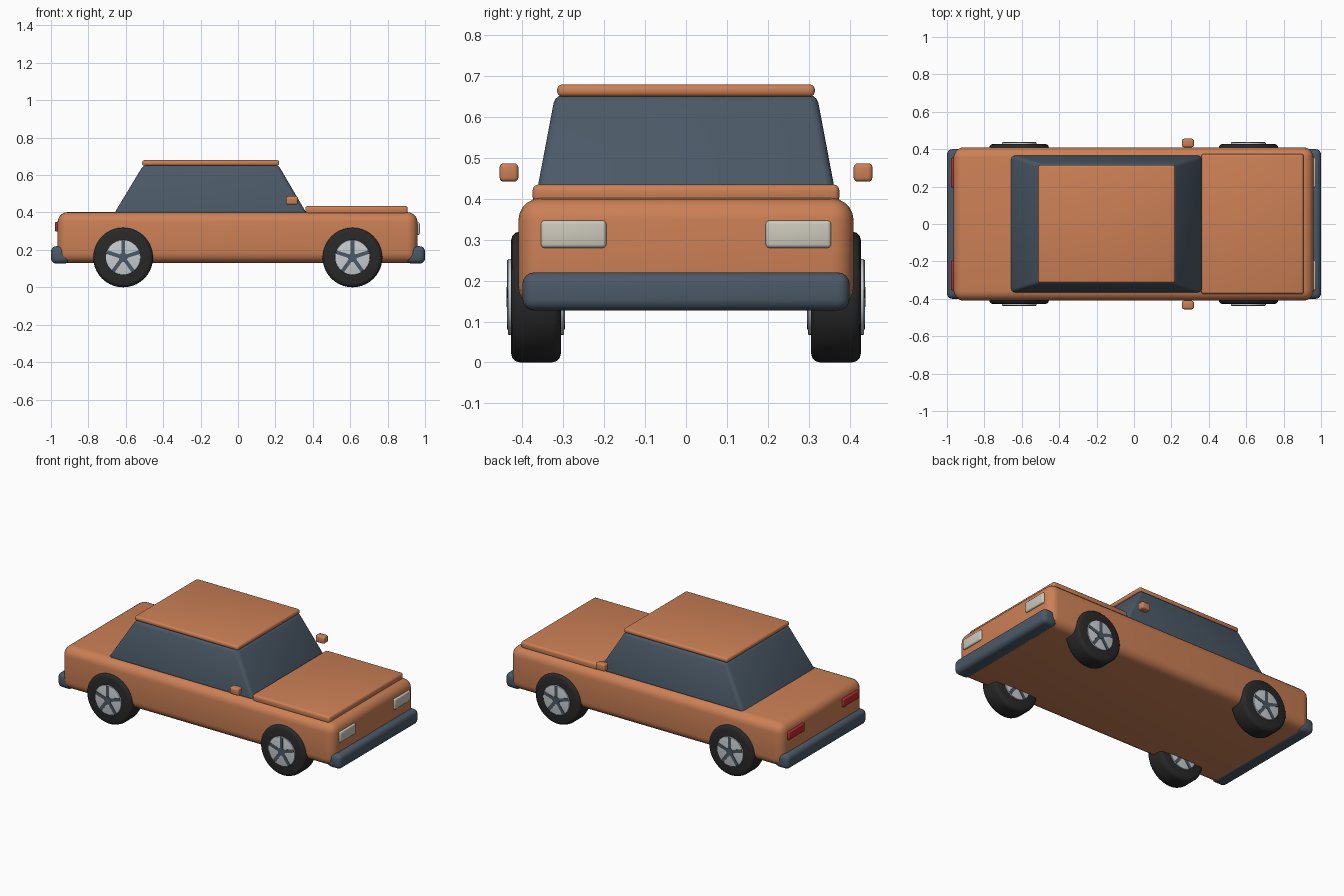
import bpy, bmesh, math
from mathutils import Matrix

if "Cube" in bpy.data.objects:
    bpy.data.objects.remove(bpy.data.objects["Cube"])


def material(name, rgb):
    m = bpy.data.materials.new(name)
    m.diffuse_color = (*rgb, 1)
    m.use_nodes = True
    m.node_tree.nodes["Principled BSDF"].inputs["Base Color"].default_value = m.diffuse_color
    return m


ORANGE = material("orange paint", (0.60, 0.215, 0.092))
NAVY = material("slate blue", (0.070, 0.100, 0.135))
RUBBER = material("black rubber", (0.022, 0.022, 0.022))
SILVER = material("silver rim", (0.58, 0.60, 0.63))
CREAM = material("cream lamp", (0.60, 0.58, 0.50))
RED = material("red lamp", (0.50, 0.025, 0.03))


def finish(name, bm, mat, bevel=0, segments=3):
    """Turn a bmesh into a bevelled, smooth shaded object."""
    bmesh.ops.recalc_face_normals(bm, faces=bm.faces)
    if bevel:
        edges = [e for e in bm.edges if e.calc_face_angle(0) > math.radians(35)]
        bmesh.ops.bevel(bm, geom=edges, offset=bevel, segments=segments,
                        profile=0.5, affect='EDGES', clamp_overlap=True)
    me = bpy.data.meshes.new(name)
    bm.to_mesh(me)
    bm.free()
    me.materials.append(mat)
    ob = bpy.data.objects.new(name, me)
    bpy.context.collection.objects.link(ob)
    bpy.context.view_layer.objects.active = ob
    ob.select_set(True)
    bpy.ops.object.shade_smooth_by_angle(angle=math.radians(35))
    ob.select_set(False)
    return ob


def box(name, x, y, z, mat, bevel=0, segments=3, top=None):
    """Box from ranges; top gives the x and y ranges of a tapered upper face."""
    bm = bmesh.new()
    bmesh.ops.create_cube(bm, size=1)
    for v in bm.verts:
        rx, ry = top if top and v.co.z > 0 else (x, y)
        v.co = (rx[v.co.x > 0], ry[v.co.y > 0], z[v.co.z > 0])
    return finish(name, bm, mat, bevel, segments)


def cylinder(name, x, y, z, radius, depth, mat, bevel=0, sides=40):
    """Cylinder lying along y."""
    bm = bmesh.new()
    bmesh.ops.create_cone(bm, cap_ends=True, segments=sides, radius1=radius,
                          radius2=radius, depth=depth)
    bmesh.ops.transform(bm, verts=bm.verts, matrix=Matrix.Translation((x, y, z))
                        @ Matrix.Rotation(math.pi / 2, 4, 'X'))
    return finish(name, bm, mat, bevel)


# Bodywork
box("body", (-0.965, 0.96), (-0.41, 0.41), (0.13, 0.402), ORANGE, 0.055, 5)
box("cabin_glass", (-0.665, 0.37), (-0.37, 0.37), (0.39, 0.655), NAVY, 0.02, 3,
    top=((-0.505, 0.215), (-0.32, 0.32)))
box("roof", (-0.512, 0.22), (-0.315, 0.315), (0.65, 0.68), ORANGE, 0.012)
box("hood", (0.36, 0.907), (-0.375, 0.375), (0.39, 0.435), ORANGE, 0.014)

# Bumpers
box("front_bumper", (0.90, 1.0), (-0.40, 0.40), (0.127, 0.22), NAVY, 0.028, 4)
box("rear_bumper", (-1.0, -0.90), (-0.40, 0.40), (0.127, 0.22), NAVY, 0.028, 4)

for s, side in ((-1, "right"), (1, "left")):
    def across(a, b):
        return tuple(sorted((s * a, s * b)))

    # Lamps and door mirrors
    box(f"headlight_{side}", (0.94, 0.972), across(0.195, 0.355), (0.28, 0.347), CREAM, 0.009)
    box(f"tail_light_{side}", (-0.978, -0.95), across(0.195, 0.355), (0.298, 0.35), RED, 0.007)
    box(f"door_mirror_{side}", (0.257, 0.32), across(0.41, 0.456), (0.442, 0.487), ORANGE, 0.01)

    # Wheels with five spokes on both faces of the rim
    for x, end in ((0.612, "front"), (-0.614, "rear")):
        y, z = s * 0.367, 0.16
        cylinder(f"{end}_tyre_{side}", x, y, z, 0.16, 0.122, RUBBER, 0.022)
        cylinder(f"{end}_rim_{side}", x, y, z, 0.093, 0.137, SILVER, 0.003)
        cylinder(f"{end}_hub_{side}", x, y, z, 0.024, 0.143, NAVY, 0, 20)
        bm = bmesh.new()
        for i in range(5):
            spoke = bmesh.ops.create_cube(bm, size=1)["verts"]
            bmesh.ops.transform(bm, verts=spoke, matrix=Matrix.Translation((x, y, z))
                                @ Matrix.Rotation(math.tau * i / 5, 4, 'Y')
                                @ Matrix.Translation((0, 0, 0.046))
                                @ Matrix.Diagonal((0.02, 0.141, 0.09, 1)))
        finish(f"{end}_spokes_{side}", bm, NAVY)
